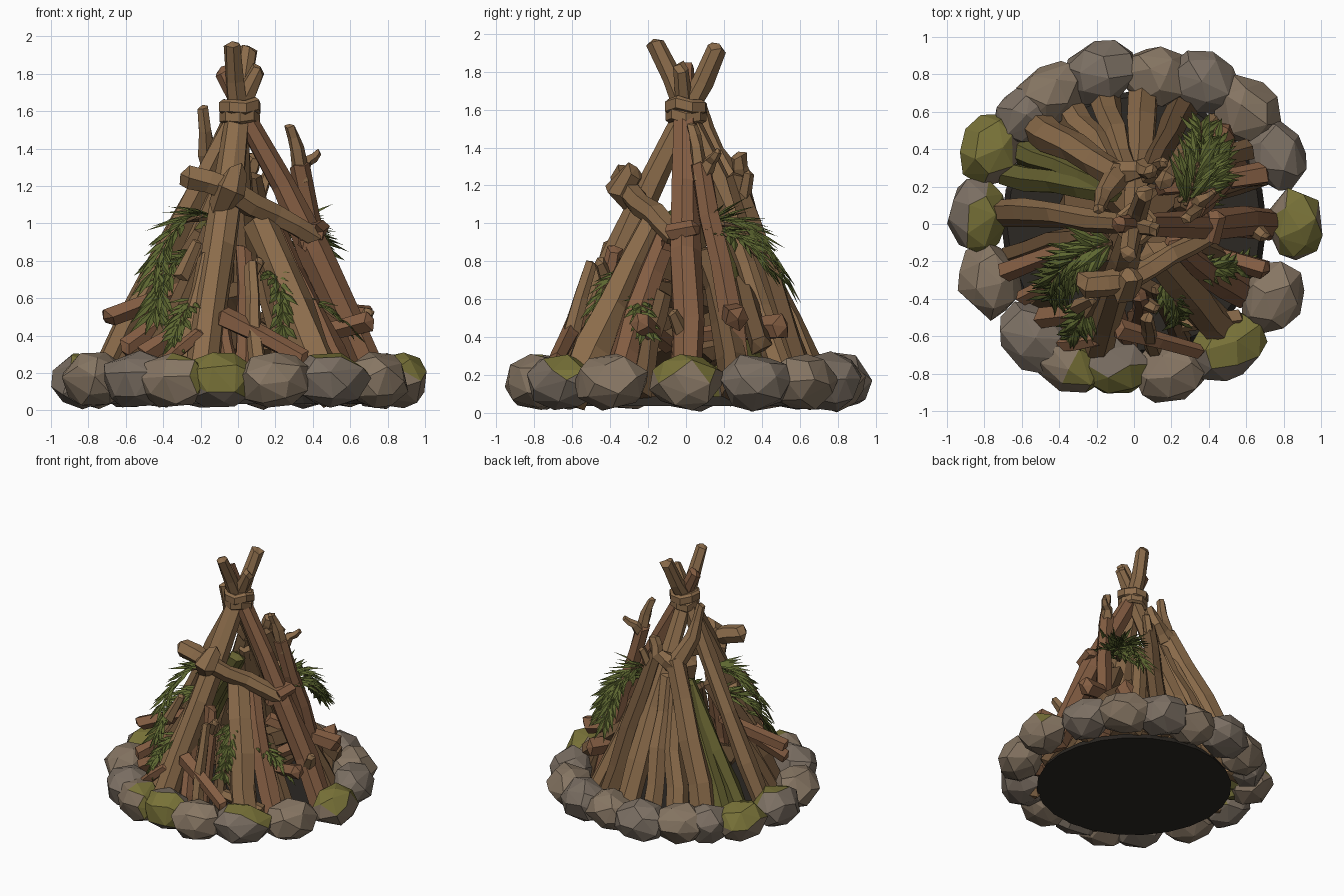
import bpy, bmesh, math, random
from mathutils import Vector, Matrix, Quaternion

if "Cube" in bpy.data.objects:
    bpy.data.objects.remove(bpy.data.objects["Cube"])

random.seed(11)
R = random.uniform


def material(name, rgb):
    m = bpy.data.materials.new(name)
    m.diffuse_color = (*rgb, 1)
    m.use_nodes = True
    m.node_tree.nodes["Principled BSDF"].inputs["Base Color"].default_value = m.diffuse_color
    return m


STONE = [material("stone_warm", (0.24, 0.18, 0.125)), material("stone_grey", (0.2, 0.16, 0.125))]
MOSS = material("moss", (0.19, 0.17, 0.04))
TAN = material("tan_wood", (0.26, 0.15, 0.07))
RED = material("red_wood", (0.23, 0.11, 0.055))
DARK = material("dark_wood", (0.15, 0.085, 0.04))
GREENWOOD = material("mossy_wood", (0.13, 0.12, 0.03))
NEEDLE = material("needles", (0.11, 0.135, 0.03))
ASH = material("ash", (0.025, 0.021, 0.017))


def finish(name, bm, *mats):
    bmesh.ops.recalc_face_normals(bm, faces=bm.faces)
    me = bpy.data.meshes.new(name)
    bm.to_mesh(me)
    bm.free()
    for m in mats:
        me.materials.append(m)
    ob = bpy.data.objects.new(name, me)
    bpy.context.collection.objects.link(ob)
    return ob


def log(name, pts, radii, mat, sides=6, segs=2, rough=0.17):
    """Tapered, rough-hewn log through pts with slanted broken ends."""
    pts = [Vector(p) for p in pts]
    path = []
    for i in range(len(pts) - 1):
        for s in range(segs):
            t = s / segs
            path.append((pts[i].lerp(pts[i + 1], t), radii[i] * (1 - t) + radii[i + 1] * t))
    path.append((pts[-1], radii[-1]))
    bm = bmesh.new()
    rings, n = [], len(path)
    spin = R(0, 1)
    for i, (c, r) in enumerate(path):
        d = (path[min(i + 1, n - 1)][0] - path[max(i - 1, 0)][0]).normalized()
        ref = Vector((0, 0, 1)) if abs(d.z) < 0.5 else Vector((1, 0, 0))
        u = d.cross(ref).normalized()
        v = d.cross(u)
        end = i in (0, n - 1)
        if not end:
            c = c + (u * R(-1, 1) + v * R(-1, 1)) * r * 0.15
        ring = []
        for k in range(sides):
            a = math.tau * k / sides + spin
            rr = r * R(1 - rough, 1 + rough)
            ring.append(bm.verts.new(c + (u * math.cos(a) + v * math.sin(a)) * rr
                                     + d * (R(-0.45, 0.45) * r if end else 0)))
        rings.append(ring)
    for a, b in zip(rings, rings[1:]):
        for k in range(sides):
            bm.faces.new((a[k], a[(k + 1) % sides], b[(k + 1) % sides], b[k]))
    for ring, sgn in ((rings[0], -1), (rings[-1], 1)):
        d = (path[-1][0] - path[-2][0]) if sgn > 0 else (path[1][0] - path[0][0])
        c = sum((v.co for v in ring), Vector()) / sides
        tip = bm.verts.new(c + d.normalized() * sgn * 0.5 * (radii[-1] if sgn > 0 else radii[0]))
        for k in range(sides):
            bm.faces.new((ring[k], ring[(k + 1) % sides], tip))
    return finish(name, bm, mat)


# Ring of faceted stones: x, y, size, moss direction (or None)
stones = [
    (.86, .0, .175, (.2, -.2, 1)), (.76, .37, .18, None), (.6, .61, .185, None), (.37, .76, .185, None),
    (.12, .79, .18, None), (-.18, .81, .19, None), (-.44, .69, .185, None), (-.59, .58, .16, None),
    (-.76, .4, .185, (-.3, .2, 1)), (-.84, .04, .185, (1, -.4, .6)), (-.77, -.3, .19, None),
    (-.53, -.61, .2, None), (-.34, -.75, .175, (.8, -.3, .4)), (-.1, -.76, .18, (.1, -1, .4)),
    (.2, -.79, .185, None), (.5, -.66, .195, (.2, .6, .9)), (.74, -.4, .185, None)]
for i, (x, y, s, moss) in enumerate(stones):
    bm = bmesh.new()
    q = Quaternion((R(-1, 1), R(-1, 1), R(-1, 1), R(-1, 1))).normalized()
    turn = Matrix.Rotation(math.atan2(y, x), 3, 'Z')
    for k in range(24):
        z = 1 - (2 * k + 1) / 24
        a = k * 2.39996 + R(-.25, .25)
        h = math.sqrt(1 - z * z)
        p = q @ Vector((h * math.cos(a), h * math.sin(a), z)) * R(.96, 1.07)
        p = Vector((p.x * s * .9, p.y * s * 1.12, p.z * .153))
        bm.verts.new(turn @ p + Vector((x, y, .163)))
    bmesh.ops.convex_hull(bm, input=bm.verts)
    bm.normal_update()
    if moss:
        d = Vector(moss).normalized()
        for f in bm.faces:
            f.material_index = int(f.normal.dot(d) > .45)
    finish(f"ring_stone_{i + 1}", bm, STONE[i % 2], MOSS)

# Ash bed under the fire
bm = bmesh.new()
bmesh.ops.create_cone(bm, cap_ends=True, segments=24, radius1=.71, radius2=.68, depth=.05,
                      matrix=Matrix.Translation((0, 0, .06)))
finish("ash_bed", bm, ASH)

# Four main poles crossing at the lashing
log("front_pole", [(-.2, -.7, .1), (-.09, -.35, .88), (0, 0, 1.58), (.05, .16, 1.92)], [.1, .09, .06, .05], TAN, 7)
log("back_pole", [(.06, .7, .1), (.03, .36, .85), (0, 0, 1.58), (-.03, -.16, 1.95)], [.085, .075, .055, .045], TAN)
log("left_pole", [(-.76, .06, .1), (-.4, .05, .8), (-.03, 0, 1.56), (.11, -.03, 1.82)], [.075, .07, .055, .042], TAN)
log("right_pole", [(.76, .0, .1), (.42, .0, .85), (.05, 0, 1.56), (-.08, 0, 1.82)], [.085, .085, .06, .045], RED, 7)

# Lashing around the crossing
for i, (z, r) in enumerate(((1.565, .108), (1.625, .116))):
    bm = bmesh.new()
    prof = [(.82, -.038), (1, -.025), (1, .025), (.82, .04), (.4, .03), (.4, -.03)]
    rings = [[bm.verts.new((.01 + r * f * math.cos(a), r * f * math.sin(a), z + h + w)) for f, h in prof]
             for a, w in ((math.tau * k / 8 + i * .3, R(-.018, .018)) for k in range(8))]
    for k in range(8):
        a, b = rings[k], rings[(k + 1) % 8]
        for j in range(6):
            bm.faces.new((a[j], a[(j + 1) % 6], b[(j + 1) % 6], b[j]))
    finish(f"lashing_{i + 1}", bm, TAN)

# Cross bar tied over the front and right poles
log("cross_bar", [(-.27, -.32, 1.25), (-.05, -.3, 1.17), (.2, -.17, 1.04), (.4, -.06, .93)], [.07, .07, .06, .055], TAN)
log("cross_bar_knot", [(-.1, -.26, 1.08), (-.04, -.34, 1.18), (-.01, -.27, 1.28)], [.07, .085, .06], TAN, segs=1)
log("right_knot", [(.34, -.09, .9), (.42, -.08, .95), (.44, .05, .98)], [.05, .06, .05], RED, segs=1)

# Forked branches at the back left and the right
log("forked_branch", [(-.54, .53, .1), (-.33, .4, .7), (-.08, .26, 1.22)], [.095, .09, .08], TAN)
log("fork_left_arm", [(-.08, .27, 1.16), (-.17, .15, 1.38), (-.19, .08, 1.62)], [.075, .05, .032], TAN)
log("fork_right_arm", [(-.08, .27, 1.17), (.04, .3, 1.25), (.09, .28, 1.36)], [.07, .055, .04], TAN)
log("right_branch", [(.56, .3, .1), (.43, .17, .78), (.33, .08, 1.3)], [.07, .06, .055], RED)
log("right_branch_tip", [(.34, .08, 1.24), (.31, .06, 1.4), (.28, .03, 1.52)], [.05, .038, .028], TAN, 5)
log("right_branch_twig", [(.33, .08, 1.25), (.37, .13, 1.33), (.43, .17, 1.38)], [.05, .035, .02], TAN, 5)

# Leaning logs: base, top, base radius, top radius, colour
leaning = [
    ((.5, -.6, .1), (.12, -.17, 1.0), .105, .085, TAN),
    ((.6, -.38, .1), (.2, -.1, .95), .08, .06, RED),
    ((-.35, .62, .1), (-.09, .24, 1.08), .08, .055, TAN),
    ((-.16, .68, .1), (-.02, .26, 1.08), .08, .055, TAN),
    ((.28, .64, .1), (.08, .26, 1.25), .08, .055, DARK),
    ((.45, .55, .1), (.16, .24, 1.0), .07, .055, TAN),
    ((-.7, .27, .1), (-.12, .17, 1.02), .075, .06, GREENWOOD),
    ((-.62, .4, .1), (-.14, .2, 1.0), .07, .05, GREENWOOD),
    ((-.66, -.18, .1), (-.18, -.04, .95), .075, .06, DARK),
    ((-.5, -.42, .1), (-.14, -.14, .95), .08, .06, DARK),
    ((-.36, -.6, .1), (-.16, -.34, .82), .075, .055, TAN),
    ((.66, .26, .1), (.26, .1, .85), .075, .06, DARK),
    ((.12, -.69, .1), (.07, -.5, .78), .055, .035, TAN),
    ((.02, -.5, .1), (.03, -.38, .86), .06, .045, RED),
    ((.26, -.62, .1), (.12, -.35, .72), .05, .035, DARK),
    ((-.02, -.67, .1), (-.1, -.42, .6), .05, .04, RED),
    ((.63, -.24, .1), (.34, -.12, .62), .06, .045, DARK)]
for i, (a, b, r, s, m) in enumerate(leaning):
    mid = Vector(a).lerp(Vector(b), .5) + Vector((R(-.02, .02), R(-.02, .02), 0))
    log(f"leaning_log_{i + 1}", [a, mid, b], [r, (r + s) / 2, s], m)

# Kindling poking out of the pile
kindling = [
    ((-.69, -.25, .5), (-.25, -.1, .66), .055, RED), ((-.6, -.4, .33), (-.2, -.2, .62), .05, RED),
    ((.68, .27, .5), (.15, .2, .58), .065, RED), ((.7, -.24, .48), (.25, -.1, .36), .055, RED),
    ((-.08, -.56, .5), (.34, -.68, .28), .055, RED), ((-.5, -.5, .3), (-.1, -.45, .55), .055, RED),
    ((.4, -.5, .25), (0, -.3, .5), .06, DARK), ((.62, .4, .35), (.2, .3, .7), .06, DARK),
    ((.5, .5, .45), (.3, .05, .4), .065, RED), ((-.35, .1, .3), (.35, .15, .35), .09, DARK),
    ((-.25, -.25, .3), (.3, .25, .5), .09, DARK), ((-.2, .25, .55), (.2, -.2, .65), .08, DARK),
    ((.55, -.5, .22), (.2, -.55, .3), .05, TAN), ((-.42, -.64, .22), (-.2, -.62, .42), .045, RED)]
for i, (a, b, r, m) in enumerate(kindling):
    log(f"kindling_{i + 1}", [a, b], [r, r * .85], m, 5)

# Broken stubs on the poles
stubs = [((-.3, -.44, .72), (-.22, -.4, .9)), ((.05, -.42, .7), (.12, -.46, .8)), ((.1, .3, 1.1), (.16, .33, 1.27)),
         ((.64, -.02, .42), (.7, -.07, .53))]
for i, (a, b) in enumerate(stubs):
    log(f"broken_stub_{i + 1}", [a, b], [.045, .03], TAN, 5, 1)


def fir(name, pts, count, length):
    """Drooping fir sprig: quadratic spine with folded needle blades."""
    a, b, c = map(Vector, pts)
    bm = bmesh.new()
    for i in range(count):
        t = i / (count - 1)
        p = a * (1 - t) ** 2 + b * 2 * t * (1 - t) + c * t * t
        d = ((b - a) * (1 - t) + (c - b) * t).normalized()
        side = d.cross(Vector((0, 0, 1))).normalized()
        up = side.cross(d)
        for s in (-1, -.4, .4, 1):
            L = length * R(.75, 1.2) * (1 - .25 * t)
            o = (d * R(.7, 1) + side * s * R(.6, .95) + up * R(-.1, .3) - Vector((0, 0, .15))).normalized()
            w = o.cross(up).normalized() * .021
            n = w.cross(o).normalized() * .012
            v = [bm.verts.new(q) for q in (p, p + o * L * .5 + w, p + o * L, p + o * L * .5 - w,
                                           p + o * L * .5 + n)]
            for k in range(4):
                bm.faces.new((v[k], v[(k + 1) % 4], v[4]))
    finish(name, bm, NEEDLE)
    log(name + "_stem", [a, (a + 2 * b + c) / 4, c], [.016, .012, .006], DARK, 4)


sprigs = [
    [(.28, .1, 1.0), (.36, .32, 1.1), (.36, .5, .74)],
    [(.24, .12, .95), (.46, .26, 1.0), (.44, .42, .78)],
    [(-.12, -.1, 1.04), (-.34, -.16, 1.1), (-.44, -.31, .76)],
    [(-.2, -.1, .85), (-.4, -.28, .85), (-.44, -.38, .55)],
    [(.2, -.2, .62), (.43, -.26, .62), (.58, -.22, .45)],
    [(.16, -.3, .75), (.24, -.44, .72), (.24, -.52, .46)],
    [(-.22, -.4, .6), (-.3, -.54, .55), (-.34, -.6, .38)]]
for i, pts in enumerate(sprigs):
    big = i < 4
    fir(f"fir_sprig_{i + 1}", pts, 12 if big else 8, .23 if big else .16)
